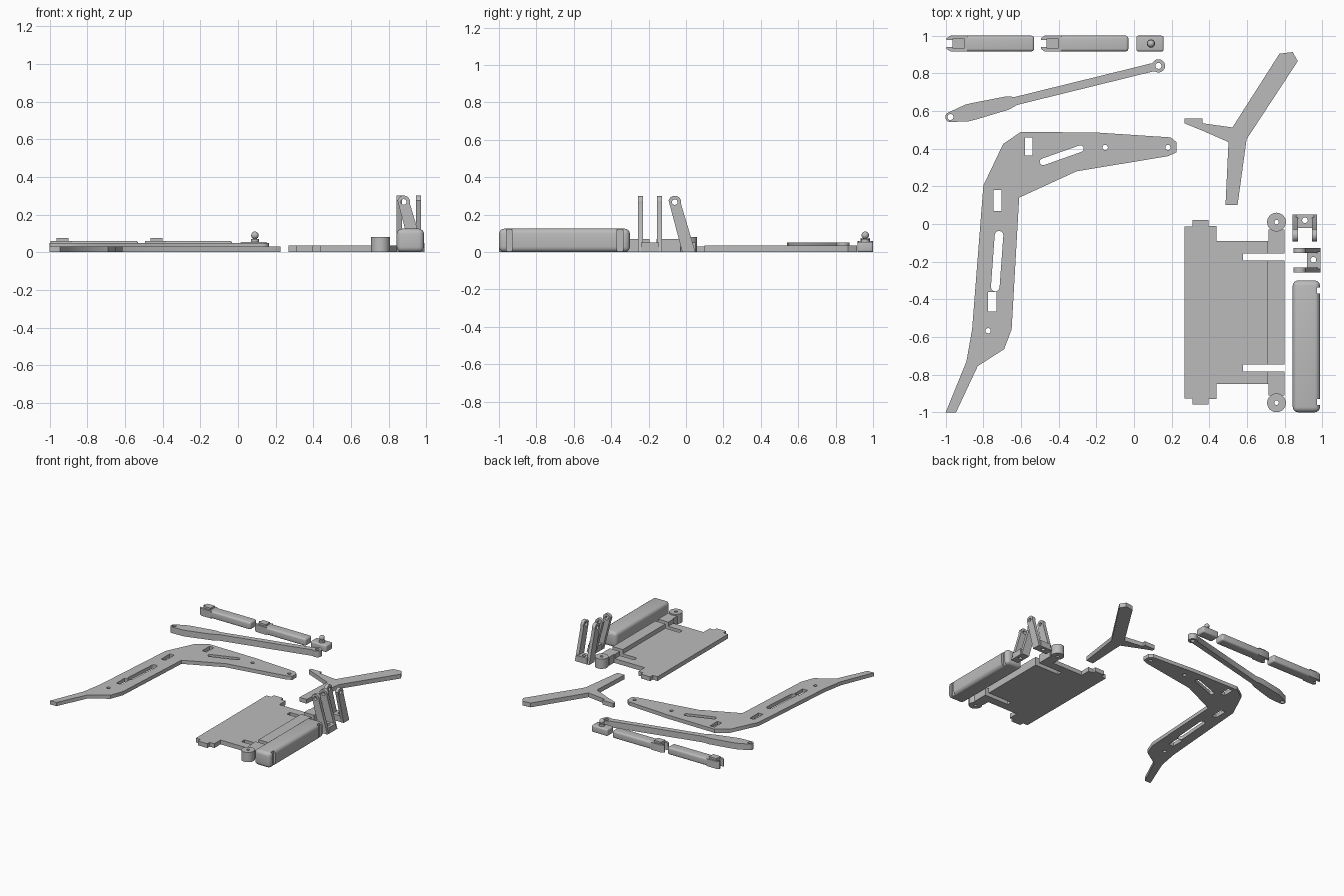
import bpy
import bmesh
from math import sin, cos, pi, atan2, radians
from mathutils import Matrix, Vector

cube = bpy.data.objects.get("Cube")
if cube:
    bpy.data.objects.remove(cube)

grey = bpy.data.materials.new("plain_grey")
grey.use_nodes = True
grey.diffuse_color = (0.5, 0.5, 0.5, 1)
grey.node_tree.nodes["Principled BSDF"].inputs["Base Color"].default_value = (0.5, 0.5, 0.5, 1)


def add_object(name, bm):
    bmesh.ops.recalc_face_normals(bm, faces=bm.faces)
    mesh = bpy.data.meshes.new(name)
    bm.to_mesh(mesh)
    bm.free()
    mesh.materials.append(grey)
    obj = bpy.data.objects.new(name, mesh)
    bpy.context.collection.objects.link(obj)
    return obj


def smooth(obj):
    bpy.ops.object.select_all(action="DESELECT")
    obj.select_set(True)
    bpy.context.view_layer.objects.active = obj
    bpy.ops.object.shade_smooth_by_angle(angle=radians(35))


def rect(x0, x1, y0, y1):
    return [(x0, y0), (x1, y0), (x1, y1), (x0, y1)]


def arc(x, y, r, start=0, sweep=2 * pi, n=20):
    return [(x + r * cos(start + sweep * i / n), y + r * sin(start + sweep * i / n))
            for i in range(n + (sweep < 6))]


def slot(a, b, r):
    t = atan2(b[1] - a[1], b[0] - a[0])
    return arc(*a, r, t + pi / 2, pi, 10) + arc(*b, r, t - pi / 2, pi, 10)


def plate(name, outlines, z0, z1, matrix=None):
    """Extrude a flat outline; every outline after the first is a hole."""
    curve = bpy.data.curves.new(name, "CURVE")
    curve.dimensions = "2D"
    curve.fill_mode = "BOTH"
    curve.extrude = (z1 - z0) / 2
    for outline in outlines:
        spline = curve.splines.new("POLY")
        spline.points.add(len(outline) - 1)
        for point, (x, y) in zip(spline.points, outline):
            point.co = (x, y, 0, 1)
        spline.use_cyclic_u = True
    temp = bpy.data.objects.new(name + "_outline", curve)
    bpy.context.collection.objects.link(temp)
    bpy.context.view_layer.update()
    mesh = bpy.data.meshes.new_from_object(temp.evaluated_get(bpy.context.evaluated_depsgraph_get()))
    bm = bmesh.new()
    bm.from_mesh(mesh)
    bpy.data.objects.remove(temp)
    bpy.data.curves.remove(curve)
    bpy.data.meshes.remove(mesh)
    bmesh.ops.remove_doubles(bm, verts=bm.verts, dist=0.0001)
    bmesh.ops.translate(bm, verts=bm.verts, vec=(0, 0, (z0 + z1) / 2))
    if matrix:
        bmesh.ops.transform(bm, matrix=matrix, verts=bm.verts)
    obj = add_object(name, bm)
    smooth(obj)
    return obj


def block(name, lo, hi, bevel=0.0):
    lo, hi = Vector(lo), Vector(hi)
    bm = bmesh.new()
    bmesh.ops.create_cube(bm, size=1)
    for v in bm.verts:
        v.co = (lo + hi) / 2 + v.co * (hi - lo)
    if bevel:
        bmesh.ops.bevel(bm, geom=bm.edges[:], offset=bevel, segments=4, profile=0.5, affect="EDGES")
    obj = add_object(name, bm)
    if bevel:
        smooth(obj)
    return obj


# Long bent arm with windows, slots and pin holes
arm = [(-1, -1), (-.945, -1), (-.83, -.755), (-.69, -.665), (-.65, -.56), (-.61, .14),
       (-.305, .28), (.18, .36), (.225, .38), (.225, .435), (.195, .46), (-.185, .485),
       (-.6, .49), (-.695, .425), (-.8, .205), (-.86, -.56), (-.89, -.73)]
plate("bent_arm", [
    arm,
    rect(-.58, -.54, .365, .46), rect(-.745, -.705, .07, .18), rect(-.775, -.73, -.465, -.36),
    slot((-.483, .33), (-.285, .4), .018), slot((-.717, -.06), (-.737, -.335), .023),
    arc(-.775, -.567, .014), arc(-.153, .407, .014), arc(.18, .407, .014)], 0, .03)

# Link rod with a thicker end, drawn along its own axis
start, end = Vector((-.975, .568)), Vector((.13, .84))
length = (end - start).length
upper = [(.09, .045), (.13, .045), (.31, .036), (.36, .022), (length - .03, .022)]
link = (arc(0, 0, .027, pi / 2, pi, 10) + [(u, -v) for u, v in upper]
        + arc(length, 0, .035, -2.4, 4.8, 18) + upper[::-1])
turn = Matrix.Translation((*start, 0)) @ Matrix.Rotation(atan2(*(end - start).yx), 4, "Z")
plate("link_rod", [link, arc(0, 0, .016), arc(length, 0, .016)], 0, .05, turn)

# Two rounded finger segments with forked knuckles
for side, x in (("outer", -.995), ("inner", -.495)):
    block(side + "_segment", (x + .085, .917, 0), (x + .465, 1, .06), .014)
    fork = [(x, .93), (x + .02, .917), (x + .11, .917), (x + .11, 1), (x + .02, 1),
            (x, .987), (x, .978), (x + .03, .978), (x + .03, .939), (x, .939)]
    plate(side + "_fork", [fork], 0, .06)
    block(side + "_knuckle", (x + .03, .932, .02), (x + .095, .985, .075))

# Ball joint on a small base
block("ball_base", (.012, .917, 0), (.157, 1, .055), .01)
bm = bmesh.new()
bmesh.ops.create_uvsphere(bm, u_segments=20, v_segments=12, radius=.02,
                          matrix=Matrix.Translation((.09, .958, .09)))
for r, z in ((.022, .06), (.011, .072)):
    bmesh.ops.create_cone(bm, cap_ends=True, segments=20, radius1=r, radius2=r, depth=.022,
                          matrix=Matrix.Translation((.09, .958, z)))
smooth(add_object("ball_joint", bm))

# Three-legged bracket
bracket = [(.267, .56), (.363, .56), (.363, .535), (.523, .513), (.773, .905), (.843, .913),
           (.87, .865), (.598, .45), (.55, .1), (.486, .1), (.502, .435), (.37, .493), (.267, .535)]
plate("y_bracket", [bracket], 0, .035)

# Base plate, mirrored about its middle line, with slots open at the edge
middle = -.47
half = [(.267, .457), (.31, .457), (.31, .49), (.395, .49), (.395, .46), (.437, .46), (.437, .38),
        (.71, .38), (.71, .313), (.58, .313), (.58, .275), (.71, .275)]
outline = ([(x, middle + d) for x, d in half]
           + [(x, middle - d) for x, d in reversed(half)])
plate("base_plate", [outline], 0, .035)

# Raised rail beside the plate, split at the slots, with end bosses
for name, y0, y1 in (("back", .313, .38), ("middle", -.275, .275), ("front", -.38, -.313)):
    block(name + "_rail", (.708, middle + y0, 0), (.8, middle + y1, .07))
for name, s in (("back", 1), ("front", -1)):
    y = middle + s * .48
    plate(name + "_boss", [arc(.757, y, .05, n=32), arc(.757, y, .012)], 0, .08)
    inner, outer = sorted((middle + s * .36, middle + s * .44))
    block(name + "_boss_neck", (.715, inner, 0), (.8, outer, .07))

# Rounded case with two grooves on its outer side
case = block("rounded_case", (.843, -1, 0), (.988, -.3, .125), .028)
for y in (-.945, -.352):
    cutter = block("groove_cutter", (.972, y - .016, -.1), (1.1, y + .016, .2))
    cutter.hide_render = True
    mod = case.modifiers.new("groove", "BOOLEAN")
    mod.operation = "DIFFERENCE"
    mod.solver = "EXACT"
    mod.object = cutter
    bpy.context.view_layer.objects.active = case
    bpy.ops.object.modifier_apply(modifier=mod.name)
    bpy.data.objects.remove(cutter)

# Two slanted clips: paired prongs joined by a drilled crossbar
prong = [(0, 0), (.07, 0)] + arc(.11, .267, .034, .25, pi, 14)
hole = arc(.11, .267, .015)
clips = {
    "back_clip": (Matrix(((0, 0, 1, .843), (-1, 0, 0, .05), (0, 1, 0, 0), (0, 0, 0, 1))),
                  rect(.86, .955, -.02, .05), (.908, .02)),
    "side_clip": (Matrix(((-1, 0, 0, .99), (0, 0, 1, -.257), (0, 1, 0, 0), (0, 0, 0, 1))),
                  rect(.92, .99, -.24, -.145), (.953, -.19)),
}
for name, (matrix, bar, centre) in clips.items():
    for label, t in (("first", 0), ("second", .102)):
        plate(f"{name}_{label}_prong", [prong, hole], t, t + .027, matrix)
    plate(name + "_crossbar", [bar, arc(*centre, .015)], 0, .05)
